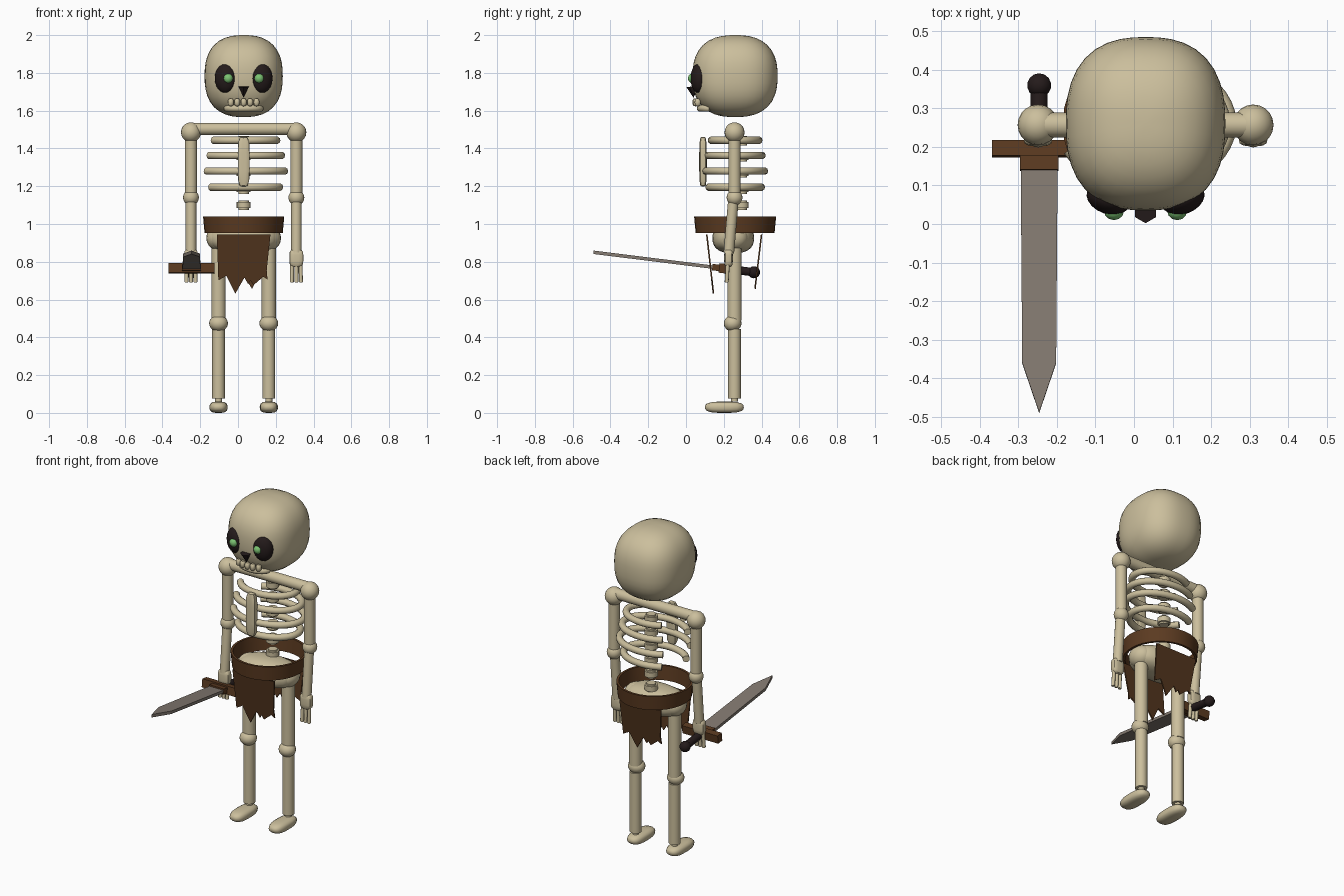
import bpy, bmesh, math
from math import sin, cos, pi
from mathutils import Vector, Matrix

if "Cube" in bpy.data.objects:
    bpy.data.objects.remove(bpy.data.objects["Cube"])

CX, CY = 0.03, 0.26  # body axis


def material(name, rgb):
    m = bpy.data.materials.new(name)
    m.use_nodes = True
    m.diffuse_color = (*rgb, 1)
    m.node_tree.nodes["Principled BSDF"].inputs["Base Color"].default_value = (*rgb, 1)
    return m


bone = material("bone", (0.60, 0.52, 0.335))
leather = material("brown_leather", (0.105, 0.043, 0.015))
cloth = material("dark_brown_cloth", (0.085, 0.036, 0.013))
steel = material("dull_steel", (0.23, 0.195, 0.165))
black = material("near_black", (0.018, 0.011, 0.011))
green = material("glowing_green", (0.20, 0.55, 0.17))


def finish(name, bm, mat, loc=(0, 0, 0), rot=(0, 0, 0), smooth=True):
    bmesh.ops.recalc_face_normals(bm, faces=bm.faces)
    me = bpy.data.meshes.new(name)
    bm.to_mesh(me)
    bm.free()
    me.materials.append(mat)
    ob = bpy.data.objects.new(name, me)
    ob.location, ob.rotation_euler = loc, rot
    bpy.context.collection.objects.link(ob)
    if smooth:
        bpy.ops.object.select_all(action='DESELECT')
        ob.select_set(True)
        bpy.context.view_layer.objects.active = ob
        bpy.ops.object.shade_smooth_by_angle(angle=math.radians(40))
    return ob


def ball(name, loc, size, mat, rot=(0, 0, 0), seg=20, power=2.0):
    """Ellipsoid; a power above 2 makes it boxier."""
    bm = bmesh.new()
    bmesh.ops.create_uvsphere(bm, u_segments=seg, v_segments=seg // 2, radius=1)
    for v in bm.verts:
        n = sum(abs(c) ** power for c in v.co) ** (1 / power)
        v.co = Vector([c / n * s for c, s in zip(v.co, size)])
    return finish(name, bm, mat, loc, rot)


def rod(name, a, b, r, mat, r2=None, seg=16, bevel=0.25):
    """Cylinder from a to b with softened ends."""
    a, b = Vector(a), Vector(b)
    d = b - a
    bm = bmesh.new()
    bmesh.ops.create_cone(bm, cap_ends=True, segments=seg, radius1=r,
                          radius2=r if r2 is None else r2, depth=d.length)
    if bevel:
        rims = [e for e in bm.edges if abs(e.verts[0].co.z - e.verts[1].co.z) < 1e-5]
        bmesh.ops.bevel(bm, geom=rims, offset=r * bevel, segments=2, affect='EDGES')
    return finish(name, bm, mat, (a + b) / 2, d.to_track_quat('Z', 'Y').to_euler())


def prism(name, pts, thick, mat, loc, rot=(0, 0, 0)):
    """Flat outline in local x, y given a thickness along local z."""
    bm = bmesh.new()
    f = bm.faces.new([bm.verts.new((x, y, -thick / 2)) for x, y in pts])
    new = bmesh.ops.extrude_face_region(bm, geom=[f])["geom"]
    bmesh.ops.translate(bm, vec=(0, 0, thick),
                        verts=[v for v in new if isinstance(v, bmesh.types.BMVert)])
    return finish(name, bm, mat, loc, rot, smooth=False)


def tube(name, pts, r, mat):
    cu = bpy.data.curves.new(name, 'CURVE')
    cu.dimensions = '3D'
    cu.bevel_depth, cu.bevel_resolution, cu.use_fill_caps = r, 3, True
    sp = cu.splines.new('POLY')
    sp.points.add(len(pts) - 1)
    for p, co in zip(sp.points, pts):
        p.co = (*co, 1)
    ob = bpy.data.objects.new(name, cu)
    bpy.context.collection.objects.link(ob)
    me = bpy.data.meshes.new_from_object(ob.evaluated_get(bpy.context.evaluated_depsgraph_get()))
    bpy.data.objects.remove(ob)
    bm = bmesh.new()
    bm.from_mesh(me)
    me.materials.clear()
    return finish(name, bm, mat)


# Skull and face
ball("skull", (CX, CY, 1.783), (0.207, 0.225, 0.217), bone, seg=40, power=2.5)
for side, label in ((-1, "right"), (1, "left")):
    ball(label + "_eye_socket", (CX + side * 0.097, 0.066, 1.771), (0.058, 0.04, 0.077),
         black, (0, 0, side * 0.35))
    ball(label + "_eye_glow", (CX + side * 0.082, 0.034, 1.771), (0.026, 0.024, 0.026), green, seg=12)
rod("nose_hole", (CX, 0.034, 1.728), (CX, 0.04, 1.67), 0.032, black, r2=0.001, seg=6, bevel=0)
for i in range(-2, 3):
    ball(f"tooth_{i + 3}", (CX + i * 0.034, 0.05 + 0.003 * i * i, 1.644),
         (0.015, 0.016, 0.021), bone, seg=12, power=3)
tube("jaw", [(CX + 0.088 * sin(t), 0.125 - 0.05 * cos(t), 1.612)
             for t in [-pi / 2 + pi * k / 14 for k in range(15)]], 0.018, bone)

# Collar, spine and breastbone
rod("collar_bone", (-0.245, 0.257, 1.503), (0.305, 0.257, 1.503), 0.032, bone)
for i in range(6):
    z = 1.015 + i * 0.085
    rod(f"vertebra_{i + 1}", (CX, 0.295, z - 0.025), (CX, 0.295, z + 0.025), 0.037, bone)
ball("breastbone", (CX, 0.09, 1.33), (0.031, 0.02, 0.131), bone, power=5)

# Ribs, each an open hoop
for i, (z, rx, ry) in enumerate(((1.443, 0.175, 0.125), (1.363, 0.2, 0.142),
                                 (1.28, 0.216, 0.155), (1.195, 0.19, 0.138))):
    angles = [math.radians(-155 + 285 * k / 36) for k in range(37)]
    tube(f"rib_{i + 1}", [(CX + rx * cos(t), CY + ry * sin(t), z) for t in angles], 0.02, bone)

# Arms and legs
for side, label in ((-1, "right"), (1, "left")):
    x = CX + side * 0.279
    ball(label + "_shoulder", (x, 0.257, 1.485), (0.053,) * 3, bone)
    rod(label + "_upper_arm", (x, 0.257, 1.47), (x, 0.257, 1.14), 0.032, bone)
    ball(label + "_elbow", (x, 0.257, 1.14), (0.042,) * 3, bone)
    rod(label + "_forearm", (x, 0.252, 1.14), (x, 0.226, 0.84), 0.028, bone)
    ball(label + "_hand", (x, 0.225, 0.82), (0.037, 0.023, 0.048), bone, power=4)
    for k in (-1, 0, 1):
        rod(f"{label}_finger_{k + 2}", (x + k * 0.022, 0.222, 0.80),
            (x + k * 0.024, 0.215, 0.69), 0.0105, bone, seg=10)

    x = CX + side * 0.133
    ball(label + "_hip", (x, 0.255, 0.925), (0.065, 0.075, 0.065), bone)
    rod(label + "_thigh", (x, 0.257, 0.93), (x, 0.257, 0.48), 0.038, bone)
    ball(label + "_knee", (x, 0.247, 0.474), (0.05, 0.047, 0.043), bone)
    rod(label + "_shin", (x, 0.257, 0.46), (x, 0.257, 0.06), 0.034, bone, bevel=0.45)
    ball(label + "_foot", (x, 0.203, 0.03), (0.048, 0.103, 0.03), bone, power=3)

# Pelvis
ball("pelvis", (CX, 0.25, 0.925), (0.185, 0.11, 0.08), bone, seg=28, power=2.5)

# Belt, a thin flared band
bm = bmesh.new()
N = 32
rings = [[bm.verts.new((CX + (0.215 - d) * cos(2 * pi * k / N), CY + (0.217 - d) * sin(2 * pi * k / N), z))
          for k in range(N)] for d, z in ((0, 1.04), (0.008, 0.953), (0.022, 0.953), (0.014, 1.04))]
for j in range(4):
    a, b = rings[j], rings[(j + 1) % 4]
    for k in range(N):
        bm.faces.new((a[k], a[(k + 1) % N], b[(k + 1) % N], b[k]))
finish("belt", bm, leather)

# Ragged loincloth, front and back
rag = [(-0.142, 0), (0.142, 0), (0.122, -0.19), (0.126, -0.24), (0.104, -0.225), (0.052, -0.27),
       (0.036, -0.245), (0.024, -0.265), (0.004, -0.23), (-0.044, -0.315), (-0.092, -0.22),
       (-0.134, -0.245)]
prism("front_loincloth", rag, 0.008, cloth, (CX, 0.11, 0.945), (pi / 2 + 0.112, 0, 0))
prism("back_loincloth", [(-x, y * 0.92) for x, y in rag], 0.008, cloth,
      (CX, 0.40, 0.945), (pi / 2 - 0.12, 0, 0))

# Sword, tilted slightly up and held forward in the right hand
tilt = -0.124
grip = Vector((-0.246, 0.195, 0.765))


def along(y):
    return grip + Matrix.Rotation(tilt, 3, 'X') @ Vector((0, y, 0))


def box(w, y0, y1):
    return [(-w, y0), (w, y0), (w, y1), (-w, y1)]


prism("sword_blade", [(-0.048, -0.02), (0.048, -0.02), (0.044, -0.56), (0, -0.69), (-0.044, -0.56)],
      0.018, steel, grip, (tilt, 0, 0))
prism("blade_collar", box(0.05, -0.056, -0.01), 0.034, leather, grip, (tilt, 0, 0))
prism("sword_guard", box(0.122, -0.02, 0.02), 0.05, leather, grip, (tilt, 0, 0))
rod("sword_grip", along(0.01), along(0.15), 0.022, black)
ball("sword_pommel", along(0.166), (0.032,) * 3, black, seg=14)
